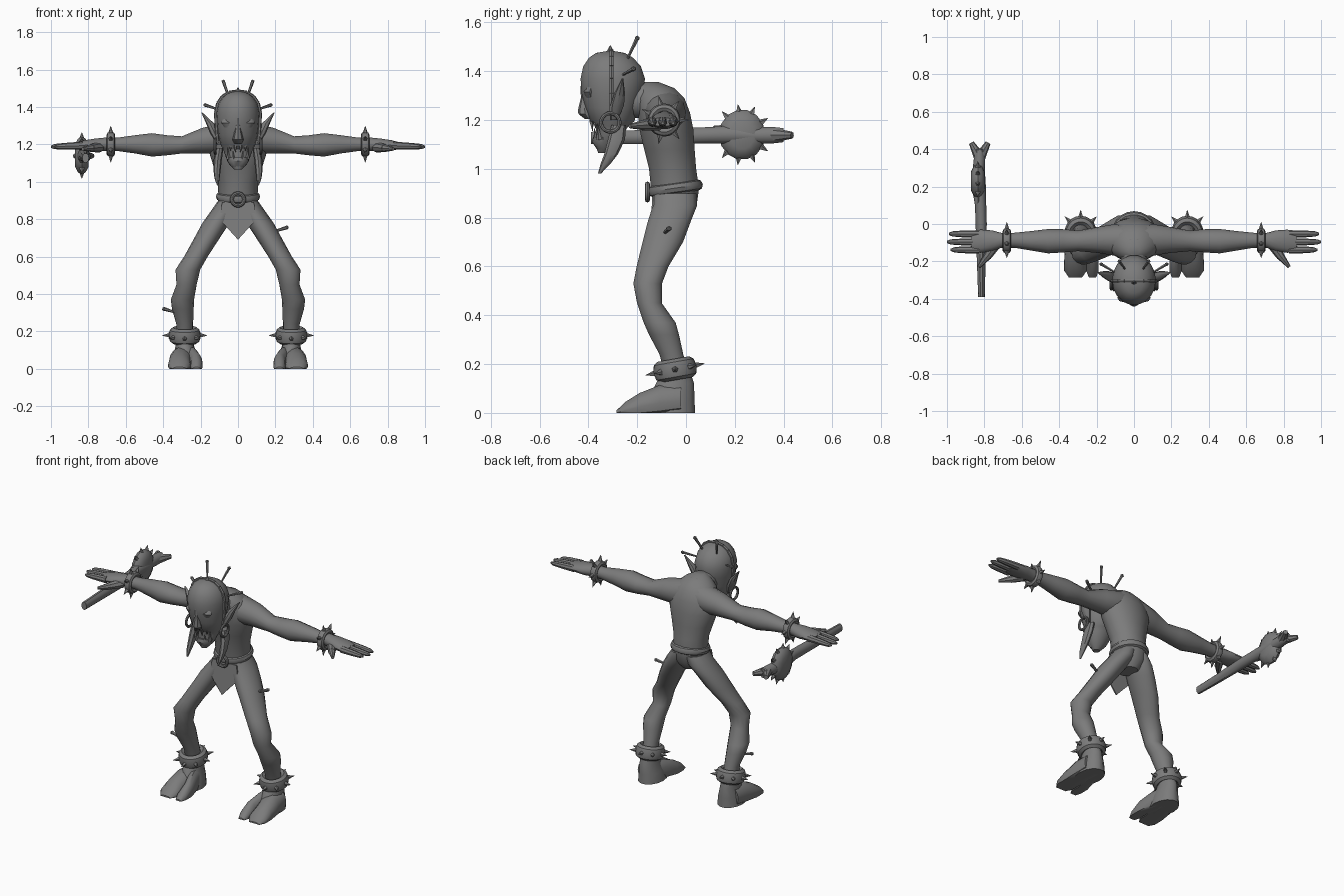
import bpy, bmesh, math
from mathutils import Vector, Matrix

grey = bpy.data.materials.new("grey")
grey.diffuse_color = (0.2, 0.2, 0.2, 1)


def finish(name, bm, mirror=False, angle=40):
    """Turn a bmesh into a smooth object, optionally with its mirrored twin."""
    bmesh.ops.recalc_face_normals(bm, faces=bm.faces)
    if mirror:
        dup = bmesh.ops.duplicate(bm, geom=bm.verts[:] + bm.edges[:] + bm.faces[:])["geom"]
        for v in [g for g in dup if isinstance(g, bmesh.types.BMVert)]:
            v.co.x *= -1
        bmesh.ops.reverse_faces(bm, faces=[g for g in dup if isinstance(g, bmesh.types.BMFace)])
    me = bpy.data.meshes.new(name)
    bm.to_mesh(me)
    bm.free()
    me.materials.append(grey)
    ob = bpy.data.objects.new(name, me)
    bpy.context.collection.objects.link(ob)
    bpy.ops.object.select_all(action='DESELECT')
    ob.select_set(True)
    bpy.context.view_layer.objects.active = ob
    bpy.ops.object.shade_smooth_by_angle(angle=math.radians(angle))
    return ob


def skin(bm, rings):
    for a, b in zip(rings, rings[1:]):
        for i in range(len(a)):
            j = (i + 1) % len(a)
            bm.faces.new((a[i], a[j], b[j], b[i]))
    bm.faces.new(rings[0])
    bm.faces.new(rings[-1])


def loft(name, axis, rings, n=14, mirror=False):
    """Rings (t, c1, c2, r1, r2) along an axis; c and r follow the other two axes in order."""
    bm, out = bmesh.new(), []
    for t, c1, c2, r1, r2 in rings:
        ring = []
        for i in range(n):
            a = 2 * math.pi * i / n
            p = [c1 + r1 * math.cos(a), c2 + r2 * math.sin(a)]
            p.insert("xyz".index(axis), t)
            p[2] = max(p[2], 0)
            ring.append(bm.verts.new(p))
        out.append(ring)
    skin(bm, out)
    return finish(name, bm, mirror)


def rods(name, segs, mirror=False, n=6, balls=0):
    """Tapered rods (p, q, r1, r2), with an optional ball at each far end."""
    bm = bmesh.new()
    for p, q, r1, r2 in segs:
        p, q = Vector(p), Vector(q)
        turn = (q - p).to_track_quat('Z', 'Y').to_matrix().to_4x4()
        bmesh.ops.create_cone(bm, cap_ends=True, segments=n, radius1=r1, radius2=r2,
                              depth=(q - p).length, matrix=Matrix.Translation((p + q) / 2) @ turn)
        if balls:
            bmesh.ops.create_icosphere(bm, subdivisions=1, radius=balls, matrix=Matrix.Translation(q))
    return finish(name, bm, mirror)


def torus(name, centre, rot, scale, major, minor, mirror=False, n=20):
    m = Matrix.Translation(centre) @ Matrix.Rotation(rot[1], 4, 'Y') @ Matrix.Rotation(rot[0], 4, 'X') @ Matrix.Diagonal((*scale, 1))
    bm, k = bmesh.new(), 8
    vs = [[bm.verts.new(m @ Vector(((major + minor * math.cos(b)) * math.cos(a),
                                    (major + minor * math.cos(b)) * math.sin(a), minor * math.sin(b))))
           for b in [2 * math.pi * j / k for j in range(k)]]
          for a in [2 * math.pi * i / n for i in range(n)]]
    for i in range(n):
        for j in range(k):
            i2, j2 = (i + 1) % n, (j + 1) % k
            bm.faces.new((vs[i][j], vs[i2][j], vs[i2][j2], vs[i][j2]))
    return finish(name, bm, mirror)


def ring_spikes(name, centre, axis, r1, r2, rad, count, tilt=0.0, mirror=False, start=0.0):
    """Spikes radiating in the plane across an axis."""
    segs = []
    for i in range(count):
        a = start + 2 * math.pi * i / count
        c, s = math.cos(a), math.sin(a)
        d = Vector((0, c, s)) if axis == 'x' else Vector((c, s, s * tilt))
        segs.append((Vector(centre) + d * r1, Vector(centre) + d * r2, rad, 0.001))
    return rods(name, segs, mirror, n=5)


# torso and neck
loft("torso", 'z', [
    (0.80, 0, -0.05, 0.05, 0.06), (0.85, 0, -0.045, 0.10, 0.09), (0.92, 0, -0.045, 0.105, 0.10),
    (1.0, 0, -0.055, 0.107, 0.098), (1.08, 0, -0.068, 0.13, 0.105), (1.16, 0, -0.08, 0.155, 0.112),
    (1.23, 0, -0.09, 0.16, 0.108), (1.29, 0, -0.105, 0.125, 0.10), (1.33, 0, -0.12, 0.08, 0.075),
    (1.355, 0, -0.14, 0.03, 0.03)], n=18)
loft("neck", 'y', [(-0.08, 0, 1.27, 0.09, 0.075), (-0.17, 0, 1.28, 0.075, 0.075),
                   (-0.28, 0, 1.28, 0.06, 0.07)])

# arms and hands
loft("arm", 'x', [
    (0, -0.09, 1.25, 0.085, 0.09), (0.1, -0.085, 1.23, 0.085, 0.08), (0.19, -0.085, 1.22, 0.07, 0.07),
    (0.3, -0.09, 1.197, 0.055, 0.047), (0.38, -0.09, 1.195, 0.062, 0.055), (0.46, -0.092, 1.197, 0.065, 0.064),
    (0.55, -0.09, 1.2, 0.052, 0.05), (0.64, -0.087, 1.2, 0.04, 0.037), (0.71, -0.087, 1.2, 0.04, 0.037),
    (0.76, -0.09, 1.197, 0.056, 0.035), (0.82, -0.092, 1.195, 0.062, 0.028), (0.87, -0.095, 1.192, 0.055, 0.018)],
    mirror=True)
for y, tip in ((-0.053, 0.99), (-0.096, 1.0), (-0.138, 0.98)):
    loft("finger", 'x', [(0.83, y, 1.193, 0.02, 0.022), (0.92, y, 1.19, 0.018, 0.018),
                         (tip - 0.02, y, 1.188, 0.014, 0.014), (tip, y, 1.187, 0.006, 0.006)], n=8, mirror=True)
rods("thumb", [((0.74, -0.11, 1.185), (0.785, -0.175, 1.18), 0.028, 0.022),
               ((0.782, -0.17, 1.18), (0.83, -0.23, 1.175), 0.022, 0.009)], True, n=8)
torus("wrist_band", (0.68, -0.09, 1.2), (0, math.pi / 2), (1, 1, 1.3), 0.05, 0.018, True)
ring_spikes("wrist_spikes", (0.68, -0.09, 1.2), 'x', 0.055, 0.1, 0.016, 7, mirror=True)

# legs
loft("leg", 'z', [
    (0.15, 0.285, -0.035, 0.045, 0.05), (0.24, 0.285, -0.06, 0.045, 0.05), (0.32, 0.295, -0.09, 0.058, 0.063),
    (0.37, 0.297, -0.108, 0.062, 0.067), (0.45, 0.275, -0.15, 0.054, 0.052), (0.53, 0.268, -0.157, 0.066, 0.06),
    (0.6, 0.225, -0.137, 0.063, 0.067), (0.7, 0.165, -0.095, 0.068, 0.085), (0.78, 0.117, -0.07, 0.073, 0.09),
    (0.85, 0.07, -0.045, 0.07, 0.093), (0.9, 0.045, -0.045, 0.06, 0.09)], mirror=True)
# two-toed feet
loft("heel", 'z', [(0, 0.28, -0.065, 0.075, 0.105), (0.06, 0.28, -0.06, 0.066, 0.097),
                   (0.12, 0.284, -0.045, 0.05, 0.08), (0.18, 0.285, -0.04, 0.045, 0.055)], mirror=True)
for name, x0, x1, w in (("inner_toe", 0.265, 0.222, 0.033), ("outer_toe", 0.295, 0.313, 0.06)):
    loft(name, 'y', [(-0.02, x0, 0.05, w, 0.07), (-0.11, (x0 + x1) / 2, 0.04, w + 0.004, 0.075),
                     (-0.19, x1, 0.025, w, 0.058), (-0.25, x1, 0.01, w, 0.035),
                     (-0.285, x1, 0, w * 0.6, 0.01)], mirror=True)
torus("ankle_cuff", (0.285, -0.045, 0.178), (math.radians(10), 0), (1, 1.05, 1.8), 0.062, 0.024, True)
ring_spikes("ankle_spikes", (0.285, -0.045, 0.178), 'z', 0.075, 0.12, 0.016, 8, 0.2, True)

# belt, buckle and loincloth
torus("belt", (0, -0.045, 0.921), (math.radians(8), 0), (1.03, 1, 1.15), 0.095, 0.02)
torus("buckle", (0, -0.158, 0.905), (math.pi / 2, 0), (1, 1, 1), 0.033, 0.01)
bm = bmesh.new()
cloth = [bm.verts.new(p) for p in ((-0.085, -0.13, 0.89), (-0.1, -0.135, 0.8), (-0.05, -0.15, 0.745),
                                   (0, -0.155, 0.69), (0.05, -0.15, 0.745), (0.1, -0.135, 0.8), (0.085, -0.13, 0.89))]
face = bm.faces.new(cloth)
top = bmesh.ops.extrude_face_region(bm, geom=[face])["geom"]
for v in top:
    if isinstance(v, bmesh.types.BMVert):
        v.co.y -= 0.008
finish("loincloth", bm)

# head with long jaw
loft("head", 'z', [
    (1.065, 0, -0.34, 0.02, 0.02), (1.10, 0, -0.328, 0.053, 0.045), (1.15, 0, -0.31, 0.072, 0.058),
    (1.175, 0, -0.303, 0.08, 0.068), (1.195, 0, -0.302, 0.092, 0.092), (1.25, 0, -0.305, 0.106, 0.108),
    (1.31, 0, -0.302, 0.113, 0.128), (1.37, 0, -0.3, 0.117, 0.134), (1.42, 0, -0.303, 0.105, 0.12),
    (1.455, 0, -0.307, 0.08, 0.092), (1.475, 0, -0.31, 0.05, 0.06), (1.483, 0, -0.31, 0.01, 0.012)], n=18)
loft("nose", 'z', [(1.205, 0, -0.40, 0.02, 0.015), (1.225, 0, -0.413, 0.03, 0.028), (1.24, 0, -0.415, 0.026, 0.028),
                   (1.29, 0, -0.415, 0.014, 0.016), (1.34, 0, -0.42, 0.01, 0.012)], n=8)
loft("brow", 'z', [(1.29, 0.045, -0.39, 0.028, 0.02), (1.315, 0.05, -0.395, 0.04, 0.024),
                   (1.335, 0.05, -0.39, 0.03, 0.018)], n=8, mirror=True)
loft("lower_lip", 'z', [(1.08, 0, -0.345, 0.035, 0.02), (1.11, 0, -0.345, 0.056, 0.04),
                        (1.13, 0, -0.343, 0.058, 0.038)], n=12)
rods("teeth", [((0.014, -0.388, 1.2), (0.014, -0.383, 1.155), 0.011, 0.001),
               ((0.04, -0.375, 1.2), (0.04, -0.37, 1.165), 0.011, 0.001),
               ((0.025, -0.37, 1.12), (0.027, -0.375, 1.165), 0.01, 0.001),
               ((0.05, -0.355, 1.12), (0.056, -0.362, 1.185), 0.012, 0.001)], True, n=5)
loft("ear", 'z', [(1.2, 0.1, -0.295, 0.012, 0.015), (1.26, 0.125, -0.282, 0.025, 0.028),
                  (1.31, 0.148, -0.272, 0.022, 0.022), (1.37, 0.193, -0.26, 0.003, 0.003)], n=8, mirror=True)
torus("earring", (0.122, -0.31, 1.19), (0, math.pi / 2), (1, 1, 1), 0.038, 0.008, True)
loft("braid", 'z', [(1.18, 0.098, -0.275, 0.02, 0.03), (1.12, 0.108, -0.285, 0.022, 0.035),
                    (1.06, 0.112, -0.307, 0.019, 0.028), (1.02, 0.112, -0.33, 0.014, 0.02),
                    (0.98, 0.108, -0.355, 0.004, 0.006)], n=8, mirror=True)

# head strap running ear to ear, with crown spike and bone pins
strap = [Vector((x, -0.305, z)) for x, z in ((0.11, 1.22), (0.117, 1.31), (0.119, 1.37), (0.108, 1.42),
                                             (0.083, 1.456), (0.05, 1.477), (0, 1.485))]
rods("head_strap", [(a, b, 0.009, 0.009) for a, b in zip(strap, strap[1:])], True)
rods("crown_spike", [((0, -0.31, 1.475), (0, -0.31, 1.505), 0.018, 0.002)])
rods("head_pins", [((0.045, -0.245, 1.44), (0.078, -0.2, 1.535), 0.005, 0.009),
                   ((0.1, -0.26, 1.385), (0.175, -0.215, 1.41), 0.005, 0.009)], True, balls=0.011)
rods("leg_pins", [((0.18, -0.095, 0.73), (0.26, -0.07, 0.755), 0.005, 0.01),
                  ((-0.33, -0.1, 0.3), (-0.395, -0.1, 0.32), 0.005, 0.01)], balls=0.012)

# spiked club held across the right hand
loft("club_shaft", 'y', [
    (-0.39, -0.815, 1.127, 0.018, 0.026), (-0.2, -0.817, 1.13, 0.023, 0.03), (0.0, -0.817, 1.135, 0.03, 0.034),
    (0.1, -0.82, 1.138, 0.03, 0.035), (0.2, -0.83, 1.14, 0.038, 0.04), (0.3, -0.83, 1.137, 0.032, 0.035),
    (0.36, -0.825, 1.138, 0.03, 0.035), (0.4, -0.825, 1.138, 0.025, 0.03)], n=10)
rods("club_fork", [((-0.828, 0.36, 1.138), (-0.87, 0.435, 1.138), 0.03, 0.014),
                   ((-0.822, 0.36, 1.138), (-0.78, 0.435, 1.138), 0.03, 0.014)], n=8)
loft("club_disc", 'x', [(-0.872, 0.23, 1.14, 0.05, 0.06), (-0.855, 0.23, 1.14, 0.085, 0.093),
                        (-0.835, 0.23, 1.14, 0.095, 0.103), (-0.815, 0.23, 1.14, 0.085, 0.093),
                        (-0.798, 0.23, 1.14, 0.05, 0.06)])
ring_spikes("club_spikes", (-0.835, 0.23, 1.14), 'x', 0.085, 0.125, 0.017, 11)
